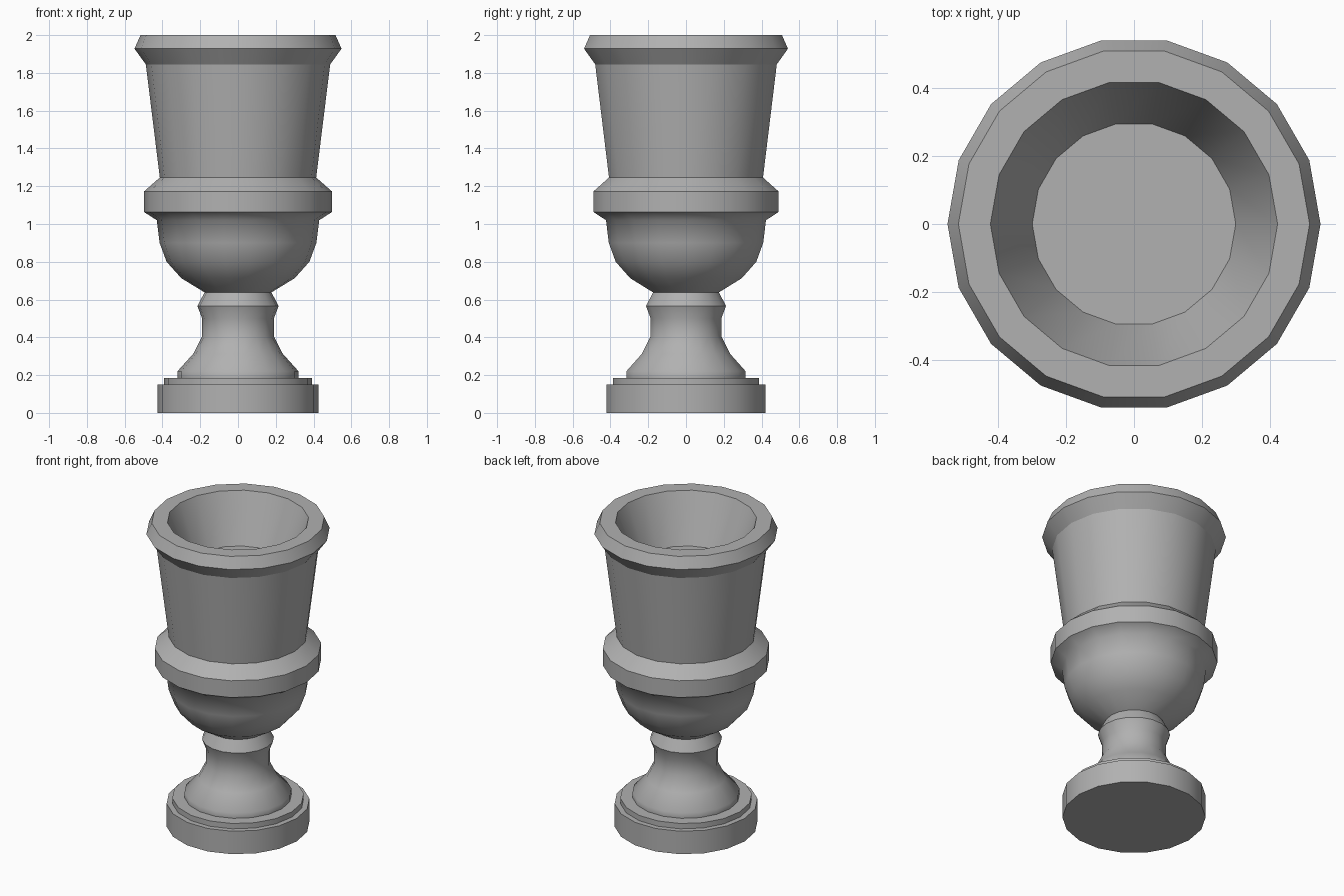
import bpy, bmesh
from math import cos, sin, tau

if "Cube" in bpy.data.objects:
    bpy.data.objects.remove(bpy.data.objects["Cube"])

SIDES = 18

# Outline as (radius, height, crease), from the underside up and over the rim to the inner floor
foot = [(0.427, 0, 1), (0.427, 0.151, 1), (0.393, 0.151, 1), (0.393, 0.186, 1), (0.32, 0.186, 1)]
stem = [(0.32, 0.221, 0), (0.237, 0.313, 0), (0.19, 0.405, 0), (0.19, 0.50, 0),
        (0.215, 0.566, 1), (0.177, 0.638, 1)]
bowl = [(0.30, 0.713, 0), (0.378, 0.80, 0), (0.415, 0.90, 0), (0.43, 1.02, 0)]
band = [(0.497, 1.063, 1), (0.497, 1.173, 1), (0.414, 1.246, 1)]
rim = [(0.488, 1.845, 1), (0.548, 1.928, 1), (0.516, 2.0, 1)]
inside = [(0.422, 2.0, 1), (0.299, 1.69, 1)]


def lathe(name, profile):
    """Revolve an outline round z, smooth except at creased rings, and cap both ends."""
    bm = bmesh.new()
    rings = [[bm.verts.new((r * cos(tau * i / SIDES), r * sin(tau * i / SIDES), z))
              for i in range(SIDES)] for r, z, _ in profile]
    for low, high in zip(rings, rings[1:]):
        for i in range(SIDES):
            j = (i + 1) % SIDES
            bm.faces.new((low[i], low[j], high[j], high[i]))
    bm.faces.new(rings[0][::-1])
    bm.faces.new(rings[-1])
    for face in bm.faces:
        face.smooth = True
    for ring, (_, _, crease) in zip(rings, profile):
        for i in range(SIDES):
            bm.edges.get((ring[i], ring[(i + 1) % SIDES])).smooth = not crease
    bmesh.ops.recalc_face_normals(bm, faces=bm.faces[:])
    mesh = bpy.data.meshes.new(name)
    bm.to_mesh(mesh)
    bm.free()
    obj = bpy.data.objects.new(name, mesh)
    bpy.context.collection.objects.link(obj)
    return obj


# The whole urn is one continuous turned surface
urn = lathe("urn", foot + stem + bowl + band + rim + inside)

# Dark grey stone
stone = bpy.data.materials.new("stone")
stone.diffuse_color = (0.44, 0.44, 0.44, 1)
stone.use_nodes = True
stone.node_tree.nodes["Principled BSDF"].inputs["Base Color"].default_value = stone.diffuse_color
urn.data.materials.append(stone)
